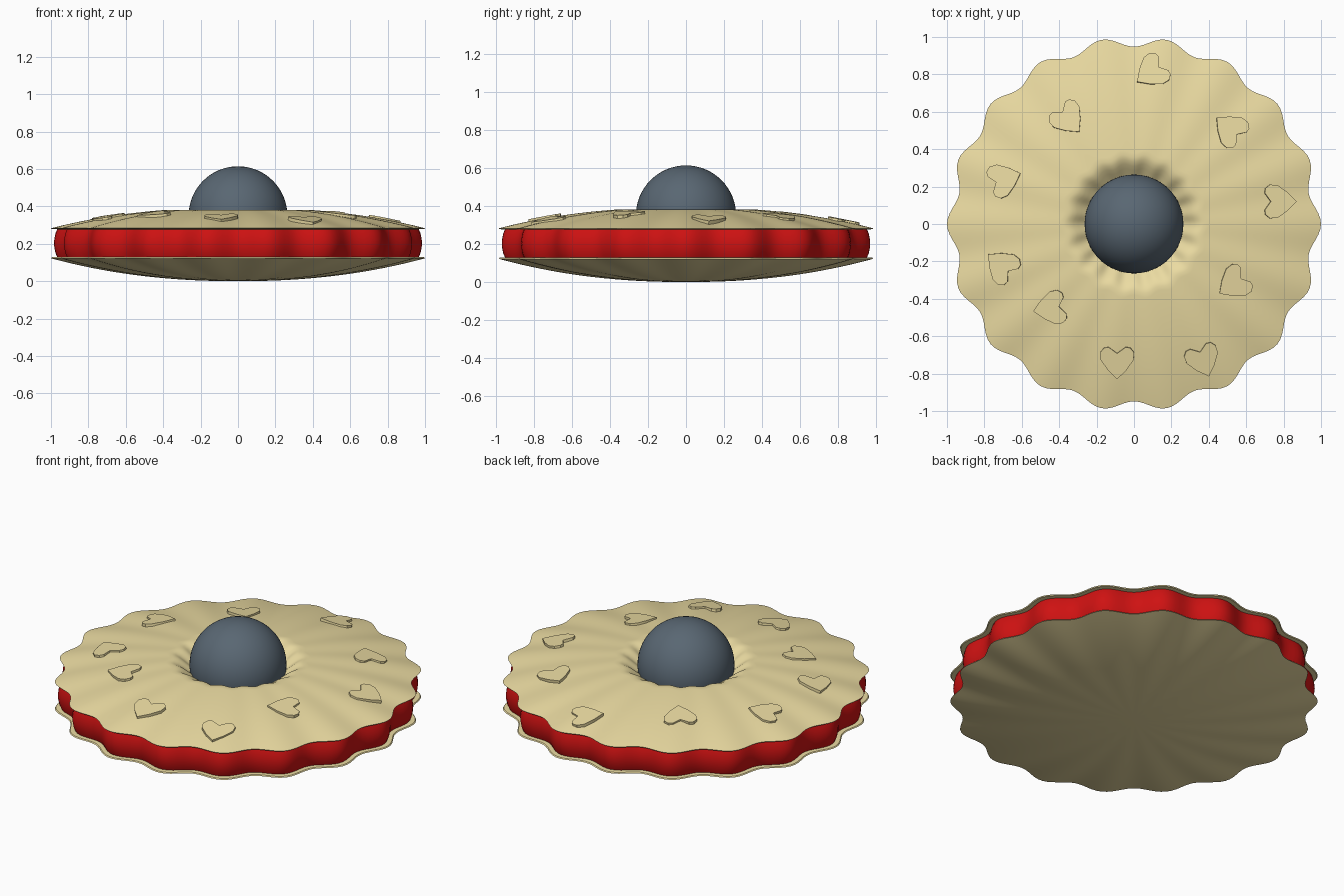
import bpy, bmesh, math
from mathutils import Matrix, Vector

if "Cube" in bpy.data.objects:
    bpy.data.objects.remove(bpy.data.objects["Cube"])

LOBES, SEG = 18, 216


def material(name, rgb):
    m = bpy.data.materials.new(name)
    m.diffuse_color = (*rgb, 1)
    m.use_nodes = True
    m.node_tree.nodes["Principled BSDF"].inputs["Base Color"].default_value = m.diffuse_color
    return m


BISCUIT = material("biscuit", (0.83, 0.71, 0.36))
JAM = material("jam", (0.62, 0.006, 0.006))
SLATE = material("slate", (0.10, 0.135, 0.17))


def finish(bm, name, mat, angle=35):
    bmesh.ops.recalc_face_normals(bm, faces=bm.faces)
    me = bpy.data.meshes.new(name)
    bm.to_mesh(me)
    bm.free()
    me.materials.append(mat)
    ob = bpy.data.objects.new(name, me)
    bpy.context.collection.objects.link(ob)
    bpy.ops.object.select_all(action='DESELECT')
    ob.select_set(True)
    bpy.context.view_layer.objects.active = ob
    bpy.ops.object.shade_smooth_by_angle(angle=math.radians(angle))
    return ob


def scalloped_lathe(name, profile, mat):
    """Spin an (r, z) profile, scaling the radius with a wavy edge."""
    bm = bmesh.new()
    rings = []
    for r, z in profile:
        if r == 0:
            rings.append([bm.verts.new((0, 0, z))] * SEG)
            continue
        ring = []
        for i in range(SEG):
            a = 2 * math.pi * i / SEG
            w = r * (0.974 + 0.026 * math.cos(LOBES * a))
            ring.append(bm.verts.new((w * math.cos(a), w * math.sin(a), z)))
        rings.append(ring)
    for p, q in zip(rings, rings[1:]):
        for i in range(SEG):
            j = (i + 1) % SEG
            vs = list(dict.fromkeys((p[i], p[j], q[j], q[i])))
            bm.faces.new(vs)
    return finish(bm, name, mat)


def top_z(r):
    # domed top with a dimple around the ball
    dome = 0.283 + 0.11 * (1 - r ** 2.3)
    t = min(max((0.38 - r) / 0.18, 0), 1)
    return dome - 0.10 * t * t * (3 - 2 * t)


# Lower and upper biscuits
radii = [i / 40 for i in range(41)]
lower = [(r, 0.122 * r ** 2.2) for r in radii]
scalloped_lathe("lower_biscuit", lower + [(0.995, 0.128), (0.9, 0.13), (0, 0.13)], BISCUIT)
upper = [(r, top_z(r)) for r in radii]
scalloped_lathe("upper_biscuit", upper + [(0.995, 0.278), (0.9, 0.276), (0, 0.276)], BISCUIT)

# Jam filling, slightly bulged
jam = [(0, 0.126), (0.965, 0.126), (0.976, 0.15), (0.982, 0.18), (0.984, 0.203),
       (0.982, 0.225), (0.976, 0.256), (0.965, 0.28), (0, 0.28)]
scalloped_lathe("jam_filling", jam, JAM)

# Ball in the middle
bm = bmesh.new()
bmesh.ops.create_uvsphere(bm, u_segments=64, v_segments=32, radius=0.264)
bmesh.ops.translate(bm, vec=(0, 0, 0.35), verts=bm.verts)
finish(bm, "centre_ball", SLATE)

# Raised hearts: x, y, direction of the point in degrees
HEARTS = [(0.09, 0.81, 215), (-0.35, 0.56, -50), (0.51, 0.51, 140), (-0.69, 0.24, 20),
          (0.78, 0.12, 0), (-0.71, -0.22, 140), (0.53, -0.32, 215), (-0.45, -0.45, 190),
          (-0.09, -0.74, -90), (0.37, -0.73, -70)]
# Half outline of the heart, point along +x
HALF = [(0.09, 0), (0.04, 0.05), (-0.015, 0.088), (-0.055, 0.09), (-0.08, 0.07), (-0.083, 0.045)]
OUTLINE = HALF + [(-0.05, 0)] + [(x, -y) for x, y in reversed(HALF[1:])]

for n, (x, y, deg) in enumerate(HEARTS):
    r = math.hypot(x, y)
    slope = (top_z(r + 0.05) - top_z(r - 0.05)) / 0.1
    normal = Vector((-slope * x / r, -slope * y / r, 1)).normalized()
    tilt = Vector((0, 0, 1)).rotation_difference(normal).to_matrix().to_4x4()
    place = Matrix.Translation((x, y, top_z(r))) @ tilt @ Matrix.Rotation(math.radians(deg), 4, 'Z')
    bm = bmesh.new()
    base = bm.faces.new([bm.verts.new((px, py, -0.012)) for px, py in OUTLINE])
    up = bmesh.ops.extrude_face_region(bm, geom=[base])
    bmesh.ops.translate(bm, vec=(0, 0, 0.021), verts=[v for v in up["geom"] if isinstance(v, bmesh.types.BMVert)])
    bm.transform(place)
    finish(bm, f"heart_{n + 1}", BISCUIT)
